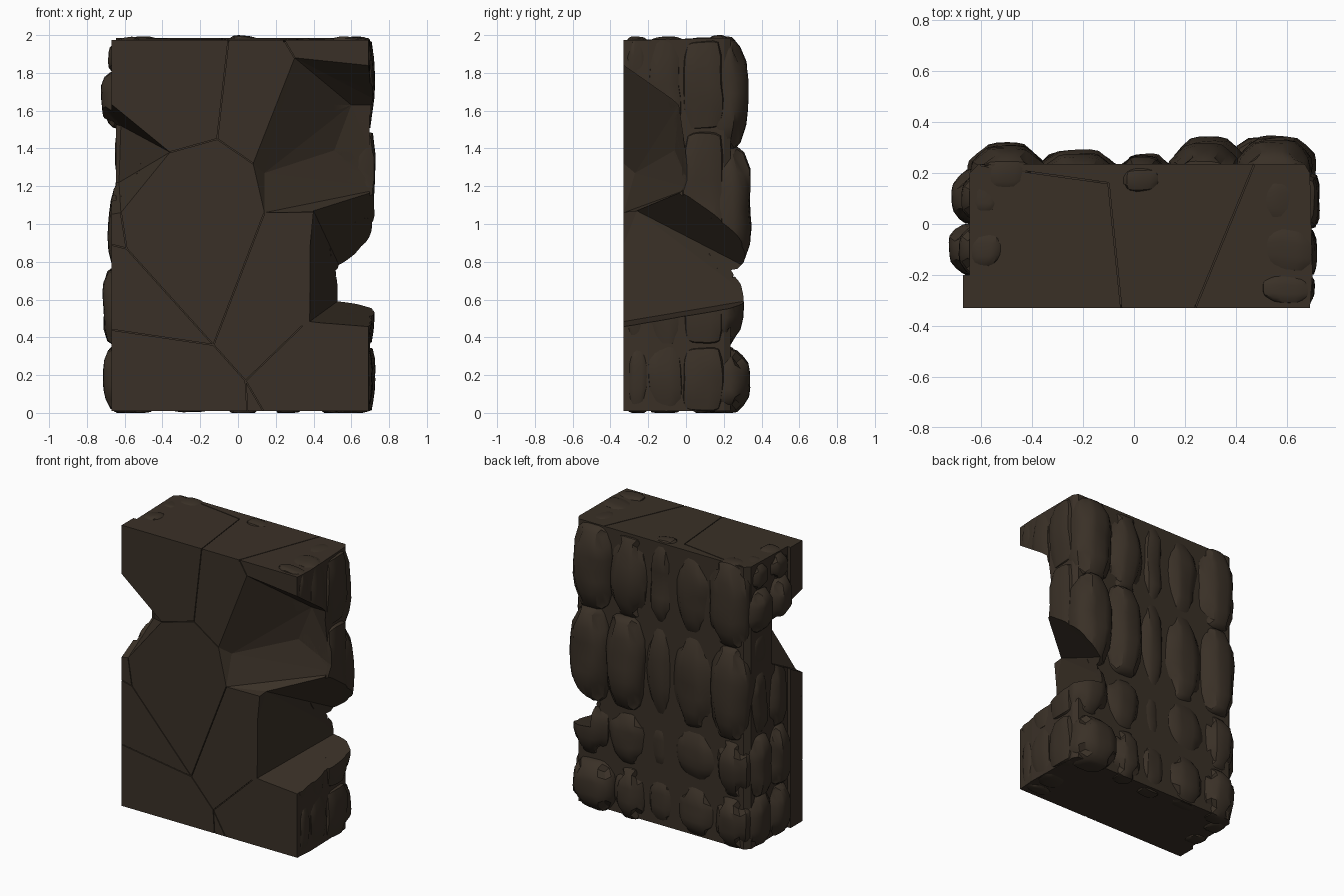
import bpy, bmesh, random
from mathutils import Vector, noise

if "Cube" in bpy.data.objects:
    bpy.data.objects.remove(bpy.data.objects["Cube"])

random.seed(4)
stone = bpy.data.materials.new("dark brown stone")
stone.diffuse_color = (0.042, 0.030, 0.020, 1)
stone.use_nodes = True
stone.node_tree.nodes["Principled BSDF"].inputs["Base Color"].default_value = stone.diffuse_color


def make(name, bm):
    bmesh.ops.recalc_face_normals(bm, faces=bm.faces[:])
    me = bpy.data.meshes.new(name)
    bm.to_mesh(me)
    bm.free()
    me.materials.append(stone)
    ob = bpy.data.objects.new(name, me)
    bpy.context.collection.objects.link(ob)
    return ob


def hull(name, pts):
    bm = bmesh.new()
    for p in pts:
        bm.verts.new(p)
    res = bmesh.ops.convex_hull(bm, input=bm.verts[:])
    junk = {g for g in res["geom_interior"] + res["geom_unused"]
            if isinstance(g, bmesh.types.BMVert)}
    bmesh.ops.delete(bm, geom=list(junk), context='VERTS')
    return make(name, bm)


def cut(ob, cutter):
    m = ob.modifiers.new("cut", 'BOOLEAN')
    m.operation = 'DIFFERENCE'
    m.solver = 'EXACT'
    m.object = cutter
    bpy.context.view_layer.objects.active = ob
    bpy.ops.object.modifier_apply(modifier=m.name)


def block(name, lo, hi, r):
    """Pillow-shaped stone with a slightly uneven surface."""
    lo, hi = Vector(lo), Vector(hi)
    c, h = (lo + hi) / 2, (hi - lo) / 2
    bm = bmesh.new()
    bmesh.ops.create_cube(bm, size=2)
    bmesh.ops.subdivide_edges(bm, edges=bm.edges[:], cuts=5, use_grid_fill=True)
    seed = Vector((random.random(), random.random(), random.random())) * 50
    for v in bm.verts:
        p = v.co.copy()
        q = Vector()
        for i in range(3):
            j, k = (i + 1) % 3, (i + 2) % 3
            q[i] = h[i] * p[i] - r * p[i] * (p[j] ** 4 + p[k] ** 4) / 2
        v.co = c + q + noise.noise_vector(q * 5 + seed) * 0.018
        v.co.z = min(2.0, max(0.0, v.co.z))
    return make(name, bm)


# wall core: extruded plan outline
plan = [(-.67, -.33), (.69, -.33), (.70, -.2), (.69, .2), (.67, .235),
        (-.61, .235), (-.645, .2), (-.645, -.2), (-.67, -.2)]
bm = bmesh.new()
f = bm.faces.new([bm.verts.new((x, y, 0.01)) for x, y in plan])
ext = bmesh.ops.extrude_face_region(bm, geom=[f])
for v in ext["geom"]:
    if isinstance(v, bmesh.types.BMVert):
        v.co.z = 1.975 if v.co.y < 0.1 else 1.985
core = make("wall_core", bm)

# broken-out notches
notches = [
    # upper right pit
    hull("upper_right_notch", [
        (.30, -.33, 1.88), (.30, -.5, 1.88), (.08, -.33, 1.32), (.08, -.5, 1.32),
        (.14, -.33, 1.06), (.14, -.5, 1.06), (.14, -.27, 1.27), (.40, -.26, 1.07),
        (.40, -.5, 1.05), (.78, -.5, 1.05), (.78, .025, 1.19), (.51, -.06, 1.39),
        (.60, -.04, 1.63), (.78, -.04, 1.63), (.78, -.33, 1.83), (.78, -.5, 1.83)]),
    # lower right gap, through the whole depth
    hull("lower_right_notch", [
        (.40, -.26, 1.07), (.78, .025, 1.19), (.55, .36, .75), (.78, .36, .94),
        (.40, -.5, 1.07), (.78, -.5, 1.19), (.34, -.5, .455), (.54, .36, .60),
        (.78, -.5, .42), (.78, .36, .57)]),
    # left corner break
    hull("left_notch", [
        (-.8, -.33, 1.74), (-.8, -.5, 1.74), (-.36, -.33, 1.38), (-.36, -.5, 1.38),
        (-.62, -.33, 1.06), (-.62, -.5, 1.06), (-.8, -.33, 1.03), (-.8, -.5, 1.03),
        (-.62, -.03, 1.52), (-.63, -.03, 1.22), (-.8, -.03, 1.56), (-.8, -.03, 1.2)]),
]

# stone facing blocks
blocks = []
rows = [(0.0, .36), (.355, .76), (.755, 1.41), (1.40, 1.99)]
cols = [-.64, -.38, -.06, .17, .41, .70]
depth = [.315, .285, .27, .315, .325]
row_depth = [0, -.03, .005, 0]
for r, (z0, z1) in enumerate(rows):
    shift = [0] + [random.uniform(-.04, .04) for _ in range(4)] + [0]
    for c in range(5):
        blocks.append(block(f"back_stone_{r}_{c}",
                            (cols[c] + shift[c] - .004, .08, z0),
                            (cols[c + 1] + shift[c + 1] + .004,
                             depth[c] + row_depth[r] + random.uniform(-.01, .015),
                             z1 + random.uniform(-.02, .01)), .07))

# left end stones, two bands
left_rows = [(0, .36, .71), (.36, .77, .72), (.77, 1.22, .685),
             (1.22, 1.52, .665), (1.50, 1.80, .725), (1.78, 1.985, .69)]
for r, (z0, z1, x) in enumerate(left_rows):
    for b, (y0, y1, dx) in enumerate([(-.2, 0, 0), (0, .21, -.01)]):
        blocks.append(block(f"left_stone_{r}_{b}", (-x - dx, y0, z0),
                            (-.5, y1, z1), .05))

# right end stones, three shallow bands
right_rows = [(0, .36), (.36, .76), (.76, 1.49), (1.49, 1.985)]
for r, (z0, z1) in enumerate(right_rows):
    for b, (y0, y1, x) in enumerate([(-.32, -.2, .705), (-.2, -.02, .712), (-.02, .2, .722)]):
        blocks.append(block(f"right_stone_{r}_{b}", (.5, y0, z0), (x, y1, z1), .025))

for ob in [core] + blocks:
    for n in notches:
        cut(ob, n)

# hairline cracks on the front and top
front = [(-.05, 1.98, -.11, 1.45), (-.11, 1.45, -.36, 1.38), (-.11, 1.45, .08, 1.32),
         (-.62, 1.06, -.59, .87), (-.67, .89, -.59, .87), (-.59, .87, -.13, .36),
         (-.67, .44, -.13, .36), (-.13, .36, .14, 1.06), (-.13, .36, .04, .17),
         (.04, .17, .34, .46), (.04, .17, .05, 0), (.04, .17, .14, 0), (.24, 1.98, .30, 1.88)]
top = [(-.05, -.33, -.10, .16), (.24, -.33, .47, .23), (-.10, .16, -.6, .23)]
W, D = .0025, .012


def crack(a, b, out):
    a, b = Vector(a), Vector(b)
    side = (b - a).normalized().cross(out) * W
    c = hull("crack", [p + s * side + out * d for p in (a, b)
                       for s in (-1, 1) for d in (-D, .03)])
    cut(core, c)
    bpy.data.objects.remove(c)


for x0, z0, x1, z1 in front:
    crack((x0, -.33, z0), (x1, -.33, z1), Vector((0, -1, 0)))
for x0, y0, x1, y1 in top:
    crack((x0, y0, 1.975), (x1, y1, 1.975), Vector((0, 0, 1)))

for n in notches:
    bpy.data.objects.remove(n)

# smooth stones with crisp broken edges; drop stones cut away entirely
for ob in blocks:
    if not ob.data.polygons:
        bpy.data.objects.remove(ob)
        continue
    bpy.ops.object.select_all(action='DESELECT')
    ob.select_set(True)
    bpy.context.view_layer.objects.active = ob
    bpy.ops.object.shade_smooth_by_angle(angle=0.6)
